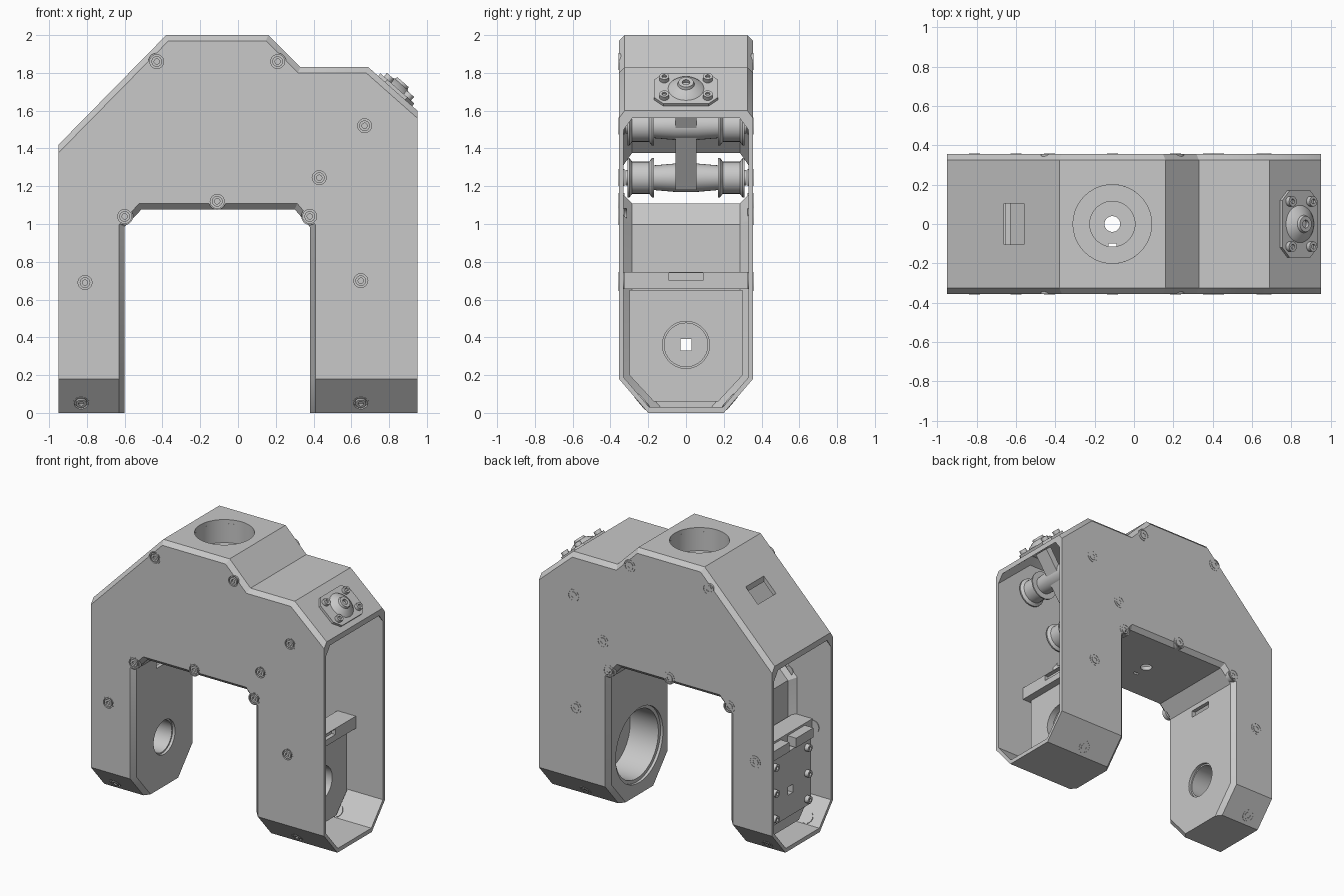
import bpy, bmesh, math
from mathutils import Vector, Matrix

if "Cube" in bpy.data.objects:
    bpy.data.objects.remove(bpy.data.objects["Cube"])

metal = bpy.data.materials.new("plain grey metal")
metal.use_nodes = True
GREY = (0.58, 0.58, 0.58, 1)
metal.diffuse_color = GREY
metal.node_tree.nodes["Principled BSDF"].inputs["Base Color"].default_value = GREY


def finish(name, bm, smooth=False):
    bmesh.ops.recalc_face_normals(bm, faces=bm.faces)
    mesh = bpy.data.meshes.new(name)
    bm.to_mesh(mesh)
    bm.free()
    mesh.materials.append(metal)
    ob = bpy.data.objects.new(name, mesh)
    bpy.context.collection.objects.link(ob)
    if smooth:
        smooth_edges(ob)
    return ob


def smooth_edges(ob):
    bpy.ops.object.select_all(action='DESELECT')
    ob.select_set(True)
    bpy.context.view_layer.objects.active = ob
    bpy.ops.object.shade_smooth_by_angle(angle=math.radians(30))


def extrude(bm, points, depth):
    """Close a planar loop and push it along a vector."""
    face = bm.faces.new([bm.verts.new(p) for p in points])
    new = bmesh.ops.extrude_face_region(bm, geom=[face])["geom"]
    bmesh.ops.translate(bm, vec=depth, verts=[g for g in new if isinstance(g, bmesh.types.BMVert)])


def prism_x(name, yz, x0, x1):
    bm = bmesh.new()
    extrude(bm, [(x0, y, z) for y, z in yz], (x1 - x0, 0, 0))
    return finish(name, bm)


def box(name, x, y, z):
    return prism_x(name, [(y[0], z[0]), (y[1], z[0]), (y[1], z[1]), (y[0], z[1])], *x)


def lathe(name, profile, loc, axis, segs=28):
    """Revolve (radius, height) points about an axis through loc."""
    bm = bmesh.new()
    rot = Vector(axis).to_track_quat('Z', 'Y').to_matrix().to_4x4()
    vs = [bm.verts.new((r, 0, h)) for r, h in profile]
    es = [bm.edges.new(p) for p in zip(vs, vs[1:])]
    bmesh.ops.spin(bm, geom=vs + es, cent=(0, 0, 0), axis=(0, 0, 1), angle=math.tau, steps=segs)
    bmesh.ops.remove_doubles(bm, verts=bm.verts, dist=1e-5)
    bm.transform(Matrix.Translation(loc) @ rot)
    return finish(name, bm, True)


def cylinder(name, r, h, loc, axis, segs=40):
    return lathe(name, [(0, 0), (r, 0), (r, h), (0, h)], loc, axis, segs)


def cut(ob, cutters):
    """Subtract the cutters, bake the result, and drop the cutters."""
    for c in cutters:
        m = ob.modifiers.new("cut", 'BOOLEAN')
        m.object, m.solver = c, 'EXACT'
    bpy.context.view_layer.update()
    dg = bpy.context.evaluated_depsgraph_get()
    mesh = bpy.data.meshes.new_from_object(ob.evaluated_get(dg))
    ob.modifiers.clear()
    ob.data = mesh
    for c in cutters:
        bpy.data.objects.remove(c)
    smooth_edges(ob)


# Arch outline
ARCH = [(-.95, 0), (-.6, 0), (-.6, .985), (-.51, 1.078), (.3, 1.078), (.38, .985), (.38, 0),
        (.95, 0), (.95, 1.6), (.69, 1.83), (.33, 1.83), (.16, 2), (-.38, 2), (-.95, 1.42)]


def inset(points, wall, side):
    """Offset the outline, moving the two outer sides by their own amount."""
    lines = []
    for a, b in zip(points, points[1:] + points[:1]):
        k = side if abs(a[0]) > .9 and a[0] == b[0] else wall
        a, b = Vector(a), Vector(b)
        d = (b - a).normalized()
        lines.append((a + Vector((-d.y, d.x)) * k, d))
    out = []
    for (p, d), (q, e) in zip(lines[-1:] + lines[:-1], lines):
        cross = d.x * e.y - d.y * e.x
        w = q - p
        out.append(p + d * ((w.x * e.y - w.y * e.x) / cross))
    return out


def arch_solid(name, wall, side, half, bevel):
    bm = bmesh.new()
    pts = inset(ARCH, wall, side)
    extrude(bm, [(p.x, -half, p.y) for p in pts], (0, 2 * half, 0))
    # Sloped feet
    for s in (-1, 1):
        n = Vector((0, s * .18, -.155)).normalized()
        co = Vector((0, s * .355, .18)) - n * wall * .8
        res = bmesh.ops.bisect_plane(bm, geom=bm.verts[:] + bm.edges[:] + bm.faces[:],
                                     plane_co=co, plane_no=n, clear_outer=True)
        rim = [g for g in res["geom_cut"] if isinstance(g, bmesh.types.BMEdge)]
        bmesh.ops.edgenet_fill(bm, edges=rim)
    bmesh.ops.recalc_face_normals(bm, faces=bm.faces)
    bm.normal_update()
    # Chamfer the front and back rims, leaving the outer sides square
    edges = []
    for e in bm.edges:
        cheek = [f for f in e.link_faces if abs(f.normal.y) > .5]
        rim = [f for f in e.link_faces if abs(f.normal.y) < .1]
        if cheek and rim:
            f = rim[0]
            if abs(f.normal.x) > .99 and abs(f.calc_center_median().x) > .9:
                continue
            if f.normal.z < -.99 and f.calc_center_median().z < .2:
                continue
            edges.append(e)
    bmesh.ops.bevel(bm, geom=edges, offset=bevel, offset_type='OFFSET', segments=1,
                    affect='EDGES', clamp_overlap=True)
    return finish(name, bm)


# Screw seats: cheeks in front and back, plus the sloped feet
CHEEK = [(-.43, 1.86), (.21, 1.86), (-.6, 1.04), (-.11, 1.12), (.38, 1.04),
         (-.81, .69), (.65, .7), (.67, 1.52), (.43, 1.245)]
SEATS = []
for s in (-1, 1):
    SEATS += [(Vector((x, s * .355, z)), Vector((0, s, 0))) for x, z in CHEEK]
    SEATS += [(Vector((x, s * .243, .05)), Vector((0, s * .18, -.155)).normalized()) for x in (-.83, .65)]

# Hollow housing with its bores and slots
housing = arch_solid("housing", 0, 0, .355, .03)
cut(housing, [
    arch_solid("cavity", .03, -.06, .33, .045),
    cylinder("top_bore", .2, .3, (-.11, 0, 1.85), (0, 0, 1)),
    cylinder("floor_bore", .04, .2, (-.11, 0, 1.03), (0, 0, 1)),
    cylinder("left_bore", .275, .1, (.35, 0, .36), (1, 0, 0)),
    cylinder("right_bore", .125, .1, (-.65, 0, .36), (1, 0, 0)),
    box("slope_slot", (-.66, -.56), (-.105, .105), (1.6, 1.9)),
    box("wall_slot", (-.65, -.58), (-.09, .09), (.9, .95)),
    box("ceiling_slot", (-.13, -.09), (-.12, -.1), (1.05, 1.2)),
] + [cylinder("seat", .043, .06, loc - n * .04, n, 20) for loc, n in SEATS])

# Socket under the top bore
lathe("top_socket", [(.2, 1.97), (.2, 1.83), (.115, 1.83), (.115, 1.77), (.225, 1.77),
                     (.225, 1.97), (.2, 1.97)], (-.11, 0, 0), (0, 0, 1), 48)

# Bearing block in the left leg
FOOT = [(-.3, .65), (-.3, .2), (-.17, .06), (.17, .06), (.3, .2), (.3, .65)]
block = prism_x("left_leg_block", FOOT, .4, .68)
cut(block, [cylinder("wide_bore", .25, .27, (.36, 0, .36), (1, 0, 0)),
            cylinder("narrow_bore", .125, .4, (.36, 0, .36), (1, 0, 0))])
lip = box("left_leg_lip", (.58, .73), (-.328, .328), (.655, .745))
cut(lip, [box("lip_notch", (.7, .8), (-.09, .09), (.7, .74))])

# Cover block in the right leg
cover = box("right_leg_cover", (-.85, -.8), (-.24, .24), (.17, .65))
cut(cover, [box("cover_hole", (-.9, -.7), (-.03, .03), (.33, .39))])
frame = prism_x("right_leg_block", FOOT, -.8, -.62)
cut(frame, [cylinder("frame_bore", .115, .4, (-.9, 0, .36), (1, 0, 0))])
box("right_leg_lip", (-.8, -.65), (-.328, .328), (.655, .745))
for s in (-1, 1):
    box("right_leg_clamp", (-.87, -.79), (s * .14 - .1, s * .14 + .1), (.66, .73))

# Sunk socket screws with a thin collar
for loc, n in SEATS:
    lathe("screw", [(0, -.03), (.045, -.03), (.045, .002), (.037, .002), (.037, -.012), (.028, -.012),
                    (.028, .003), (.014, .003), (.014, -.01), (0, -.01)], loc, n, 20)


def cap_screw(loc, axis):
    lathe("cap_screw", [(.026, -.005), (.026, .03), (.012, .03), (.012, .018), (0, .018)], loc, axis, 16)


for s in (-1, 1):
    for z in (.22, .41, .6):
        cap_screw((-.85, s * .19, z), (-1, 0, 0))

# Rollers with flanged spools at both ends
SPOOL = [(.04, .17), (.105, .17), (.105, .18), (.085, .195), (.085, .285), (.105, .3),
         (.105, .31), (.04, .31)]
for x, z in CHEEK[-2:]:
    cylinder("roller_shaft", .04, .64, (x, -.32, z), (0, 1, 0))
    lathe("roller_core", [(.04, -.175), (.065, -.175), (.075, -.06), (.075, .06),
                          (.065, .175), (.04, .175)], (x, 0, z), (0, 1, 0))
    for s in (-1, 1):
        lathe("roller_spool", SPOOL, (x, 0, z), (0, s, 0))

# Diagonal strap over the rollers
bm = bmesh.new()
extrude(bm, [(.8, -.055, 1.68), (.84, -.055, 1.65), (.52, -.055, 1.18), (.48, -.055, 1.2)], (0, .11, 0))
finish("strap", bm)

# Anchor plate on the upper left slope, with dome and screws
up = Vector((.23, 0, .26)).normalized()
along = Vector((.26, 0, -.23)).normalized()
base = Vector((.832, 0, 1.704)) - up * .012
side = Vector((0, 1, 0))
bm = bmesh.new()
corners = [(-.12, -.12), (-.07, -.17), (.07, -.17), (.12, -.12),
           (.12, .12), (.07, .17), (-.07, .17), (-.12, .12)]
extrude(bm, [base + along * a + side * b for a, b in corners], up * .03)
finish("anchor_plate", bm)
lathe("anchor_dome", [(.1, .025), (.085, .04), (.045, .06), (.04, .075), (.02, .075),
                      (.02, .055), (0, .055)], base, up)
for a in (-.07, .07):
    for b in (-.115, .115):
        cap_screw(base + up * .025 + along * a + side * b, up)
